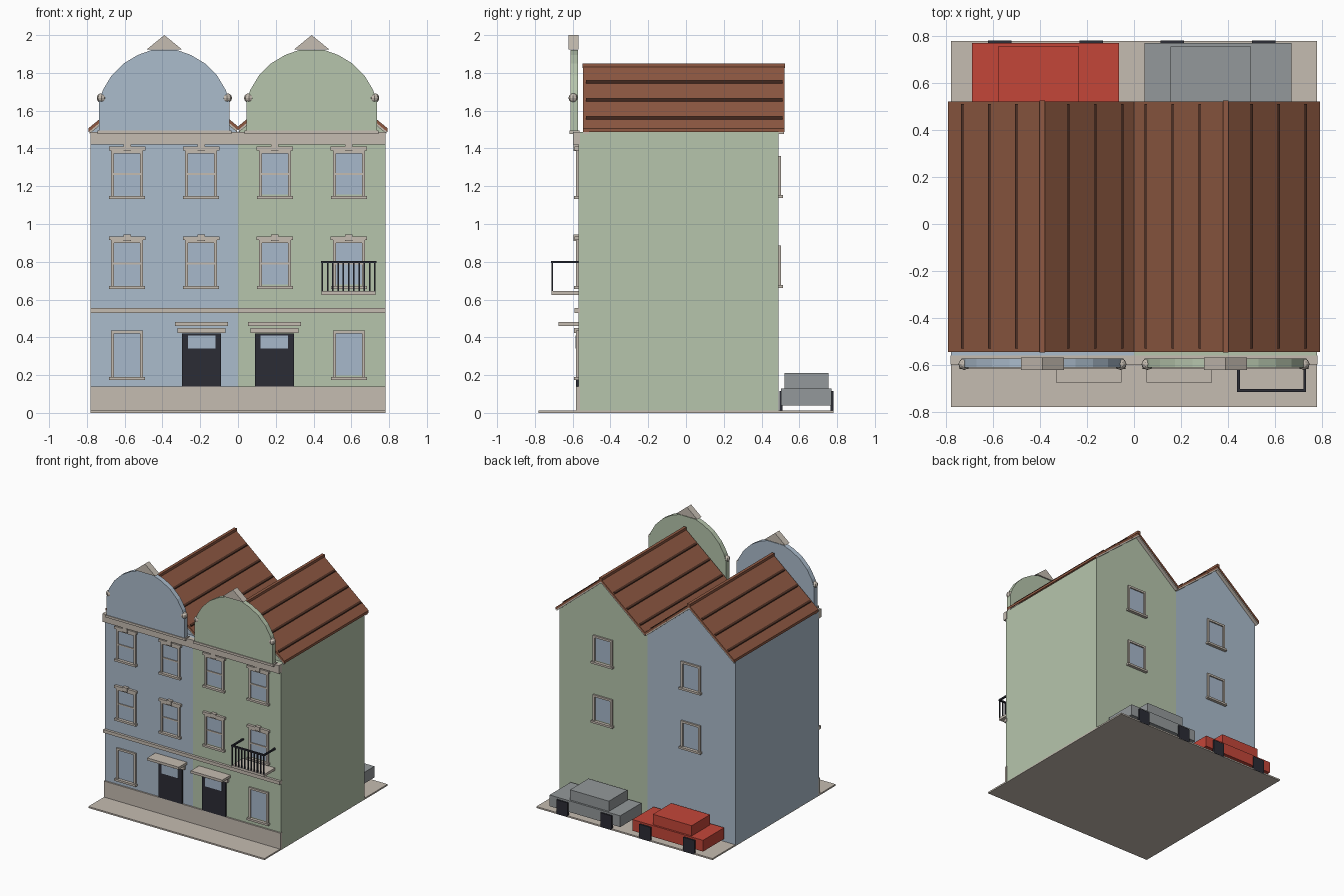
import bpy, bmesh
from mathutils import Matrix

cube = bpy.data.objects.get("Cube")
if cube:
    bpy.data.objects.remove(cube)


def material(name, *rgb):
    lin = [((c / 255 + 0.055) / 1.055) ** 2.4 for c in rgb] + [1]
    m = bpy.data.materials.new(name)
    m.use_nodes = True
    m.diffuse_color = lin
    m.node_tree.nodes["Principled BSDF"].inputs["Base Color"].default_value = lin
    return m


BLUE = material("blue_wall", 171, 188, 204)
GREEN = material("green_wall", 182, 197, 172)
STONE = material("stone", 197, 188, 177)
TILE = material("roof_tile", 143, 89, 66)
SEAM = material("roof_seam", 84, 52, 40)
GLASS = material("glass", 167, 184, 203)
BLACK = material("black_paint", 43, 44, 53)
RED = material("red_paint", 196, 70, 57)
GREY = material("grey_paint", 148, 153, 155)


def finish(name, bm, mat):
    bmesh.ops.recalc_face_normals(bm, faces=bm.faces)
    mesh = bpy.data.meshes.new(name)
    bm.to_mesh(mesh)
    bm.free()
    mesh.materials.append(mat)
    ob = bpy.data.objects.new(name, mesh)
    bpy.context.collection.objects.link(ob)
    return ob


def prism(name, points, y0, y1, mat):
    """Extrude an x-z outline along y."""
    bm = bmesh.new()
    face = bm.faces.new([bm.verts.new((x, y0, z)) for x, z in points])
    ext = bmesh.ops.extrude_face_region(bm, geom=[face])
    moved = [v for v in ext["geom"] if isinstance(v, bmesh.types.BMVert)]
    bmesh.ops.translate(bm, verts=moved, vec=(0, y1 - y0, 0))
    return finish(name, bm, mat)


def box(name, x0, x1, y0, y1, z0, z1, mat):
    return prism(name, [(x0, z0), (x1, z0), (x1, z1), (x0, z1)], y0, y1, mat)


def centred(name, x, half, y0, y1, z0, z1, mat):
    return box(name, x - half, x + half, y0, y1, z0, z1, mat)


FRONT, BACK, SLOPE = -0.57, 0.49, 0.83


def window(name, x, z0, z1, side=-1, bar=False, lintel=False):
    wall = FRONT if side < 0 else BACK
    half, w = 0.085, 0.016

    def part(label, px, hw, depth, a, b, mat=STONE):
        y0, y1 = sorted((wall - side * 0.005, wall + side * depth))
        centred(name + label, px, hw, y0, y1, a, b, mat)

    part("_glass", x, half - w, 0.003, z0 + w, z1 - w, GLASS)
    for s in (-1, 1):
        part("_jamb", x + s * (half - w / 2), w / 2, 0.013, z0, z1)
    part("_head", x, half - w, 0.013, z1 - w, z1)
    part("_sill", x, half + 0.01, 0.024, z0 - 0.008, z0 + 0.008)
    if bar:
        part("_bar", x, half - w, 0.009, (z0 + z1) / 2 - 0.005, (z0 + z1) / 2 + 0.005)
    if lintel:
        part("_lintel", x, half + 0.012, 0.02, z1, z1 + 0.02)
        part("_keystone", x, 0.02, 0.025, z1 - 0.004, z1 + 0.03)


# Ground and full-width stone courses
box("ground", -0.78, 0.78, -0.78, 0.78, 0, 0.012, STONE)
box("plinth", -0.782, 0.782, -0.582, -0.56, 0.01, 0.14, STONE)
box("band_course", -0.782, 0.782, -0.59, -0.56, 0.53, 0.556, STONE)
box("cornice", -0.782, 0.782, -0.598, -0.56, 1.422, 1.488, STONE)


def house(name, s, wall):
    mid = s * 0.39
    x0, x1 = mid - 0.39, mid + 0.39
    box(name + "_walls", x0, x1, FRONT, BACK, 0.005, 1.487, wall)
    prism(name + "_attic", [(x0, 1.487), (x1, 1.487), (mid, 1.812)], -0.53, BACK, wall)

    # Roof slopes with raised seams, verge boards and ridge cap
    top = 1.84
    for d in (-1, 1):
        outer = 0.402 if d == s else 0.39

        def slope(label, a, b, up, down, y0, y1, mat):
            pts = [(mid + d * a, top - SLOPE * a + up), (mid + d * b, top - SLOPE * b + up),
                   (mid + d * b, top - SLOPE * b + down), (mid + d * a, top - SLOPE * a + down)]
            prism(name + label, pts, y0, y1, mat)

        slope("_roof", 0, outer, 0, -0.02, -0.545, 0.522, TILE)
        for y in (-0.542, BACK):
            slope("_verge", 0, outer - 0.005, -0.02, -0.034, y, y + 0.028, STONE)
        for a in (0.11, 0.225, 0.34):
            slope("_seam", a - 0.006, a + 0.006, 0.008, -0.004, -0.53, 0.51, SEAM)
    centred(name + "_ridge_cap", mid, 0.012, -0.548, 0.525, 1.825, 1.85, TILE)

    # Rounded front gable with capstone and ball ornaments
    half = [(0.345, 1.485), (0.345, 1.65), (0.325, 1.71), (0.28, 1.785),
            (0.215, 1.85), (0.14, 1.895), (0.07, 1.92)]
    outline = [(mid + x, z) for x, z in half] + [(mid - x, z) for x, z in reversed(half)]
    prism(name + "_front_gable", outline, -0.612, -0.572, wall)
    centred(name + "_gable_base", mid, 0.355, -0.618, -0.565, 1.476, 1.494, STONE)
    prism(name + "_capstone", [(mid - 0.092, 1.925), (mid + 0.092, 1.925), (mid, 2.0)],
          -0.622, -0.568, STONE)
    for d in (-1, 1):
        bm = bmesh.new()
        bmesh.ops.create_uvsphere(bm, u_segments=8, v_segments=6, radius=0.025,
                                  matrix=Matrix.Translation((mid + d * 0.333, -0.597, 1.667)))
        finish(name + "_ball", bm, STONE)

    # Front and back windows
    for x in (0.195, 0.587):
        for z in (0.665, 1.14):
            window(name + "_window", s * x, z, z + 0.25, bar=True, lintel=True)
    window(name + "_ground_window", s * 0.587, 0.182, 0.435)
    for z in (0.67, 1.145):
        window(name + "_back_window", mid, z, z + 0.215, side=1)

    # Door with light, lintel and canopy
    x = s * 0.193
    centred(name + "_door", x, 0.103, -0.583, -0.56, 0.14, 0.42, BLACK)
    centred(name + "_door_light", x, 0.073, -0.586, -0.57, 0.34, 0.41, GLASS)
    centred(name + "_door_lintel", x, 0.127, -0.592, -0.56, 0.422, 0.449, STONE)
    centred(name + "_canopy", x, 0.14, -0.675, -0.56, 0.461, 0.481, STONE)


house("blue_house", -1, BLUE)
house("green_house", 1, GREEN)

# Balcony
bx, bw = 0.586, 0.143
centred("balcony_slab", bx, bw, -0.712, -0.56, 0.625, 0.645, STONE)
centred("balcony_front_rail", bx, bw + 0.004, -0.715, -0.703, 0.793, 0.805, BLACK)
for s in (-1, 1):
    centred("balcony_side_rail", bx + s * (bw - 0.002), 0.006, -0.715, -0.565, 0.793, 0.805, BLACK)
count = 11
for i in range(count):
    x = bx - bw + 0.004 + i * (2 * bw - 0.008) / (count - 1)
    centred("baluster", x, 0.004, -0.713, -0.705, 0.643, 0.797, BLACK)


# Parked cars
def car(name, x, paint):
    centred(name + "_body", x, 0.313, 0.503, 0.77, 0.04, 0.13, paint)
    centred(name + "_cabin", x - 0.03, 0.172, 0.522, 0.755, 0.128, 0.212, paint)
    for d in (-0.195, 0.195):
        for y in (0.495, 0.765):
            centred(name + "_wheel", x + d, 0.05, y, y + 0.016, 0.001, 0.115, BLACK)


car("red_car", -0.377, RED)
car("grey_car", 0.357, GREY)
